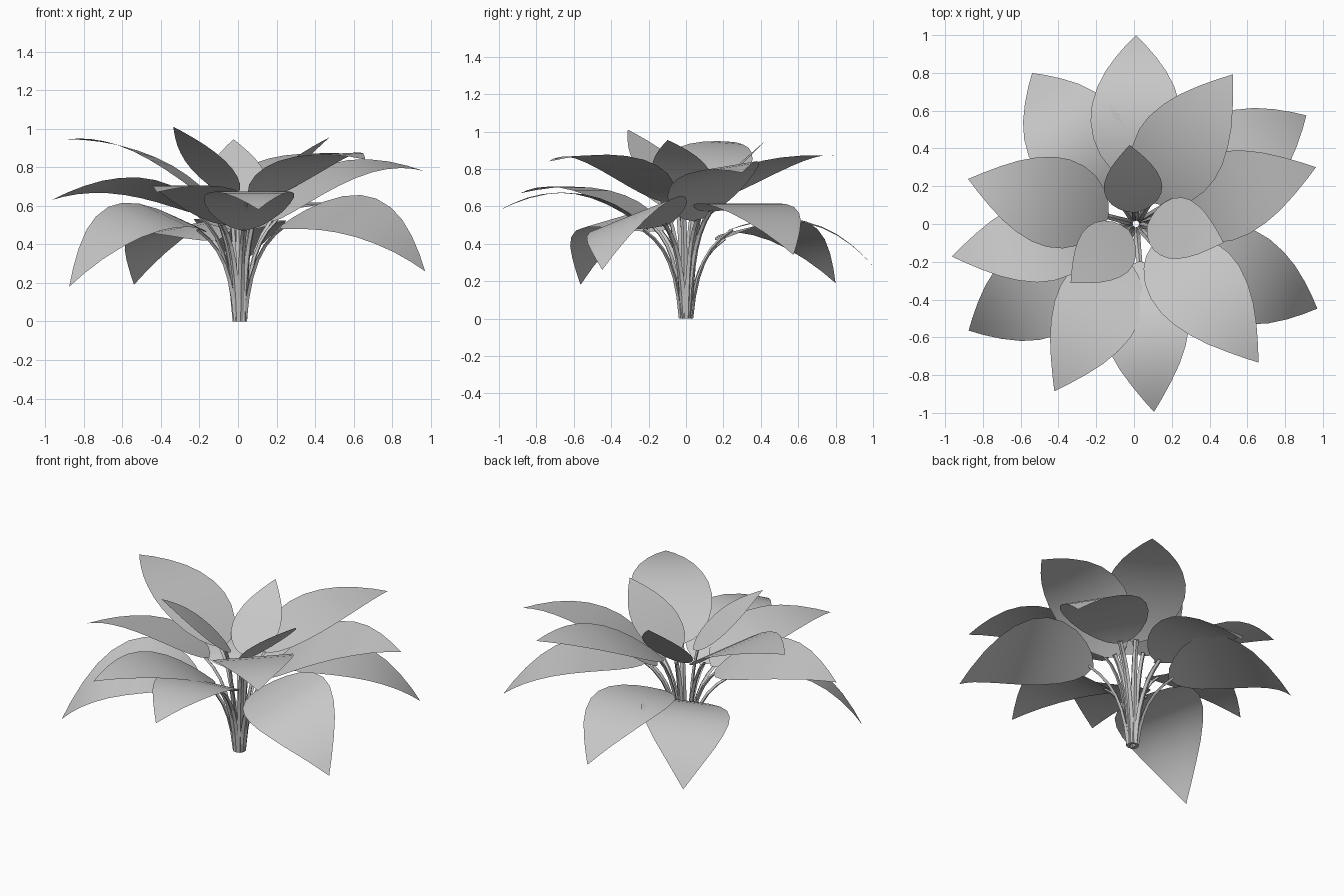
import bpy
from math import radians, cos, sin
from mathutils import Vector

old = bpy.data.objects.get("Cube")
if old:
    bpy.data.objects.remove(old, do_unlink=True)


def make_material(name, rgb):
    mat = bpy.data.materials.new(name)
    mat.use_nodes = True
    mat.diffuse_color = (*rgb, 1)
    mat.node_tree.nodes["Principled BSDF"].inputs["Base Color"].default_value = (*rgb, 1)
    return mat


GREY = make_material("plain grey", (0.58, 0.58, 0.58))
CENTRE = Vector((0.01, 0, 0))
# Half-width of a leaf along its length, as a share of the widest point
OUTLINE = [(0, .03), (.03, .32), (.08, .56), (.16, .79), (.26, .94), (.37, 1), (.48, .97),
           (.6, .85), (.71, .68), (.82, .45), (.92, .21), (1, 0)]
ACROSS = [-1, -.5, 0, .5, 1]


def bezier(points, t):
    while len(points) > 1:
        points = [a.lerp(b, t) for a, b in zip(points, points[1:])]
    return points[0]


def add_object(name, verts, faces, smooth):
    mesh = bpy.data.meshes.new(name)
    mesh.from_pydata(verts, [], faces)
    mesh.materials.append(GREY)
    mesh.polygons.foreach_set("use_smooth", [smooth] * len(mesh.polygons))
    obj = bpy.data.objects.new(name, mesh)
    bpy.context.collection.objects.link(obj)


def directions(angle):
    """Placing function (distance, height) and sideways direction for one leaf."""
    out = Vector((cos(angle), sin(angle), 0))
    side = Vector((-sin(angle), cos(angle), 0))
    return lambda r, z: CENTRE + out * r + Vector((0, 0, z)), side


def leaf(name, angle, base, bend, tip, half_width, roll, sway):
    """Arched blade: a pointed oval swept along a curved midrib."""
    at, flat = directions(radians(angle))
    rib = [at(*base), at(*bend) + flat * sway, at(*tip)]
    side = flat * cos(radians(roll)) + Vector((0, 0, sin(radians(roll))))
    verts = []
    for t, w in OUTLINE:
        mid = bezier(rib, t)
        verts += [mid + side * (half_width * w * s) for s in ACROSS]
    n = len(ACROSS)
    faces = [(i * n + j, (i + 1) * n + j, (i + 1) * n + j + 1, i * n + j + 1)
             for i in range(len(OUTLINE) - 1) for j in range(n - 1)]
    add_object(name, verts, faces, True)


def stalk(name, angle, base, thick):
    """Slim four-sided stalk, upright at the ground and leaning out to the blade."""
    at, side = directions(radians(angle))
    r, z = base
    path = [at(.027, 0), at(.03 + r * .1, z * .55), at(.03 + r * .35, z * .82), at(r + .03, z + .005)]
    steps = 6
    verts, faces = [], []
    for i in range(steps + 1):
        t = i / steps
        mid = bezier(path, t)
        along = (bezier(path, min(t + .01, 1)) - bezier(path, max(t - .01, 0))).normalized()
        up = side.cross(along)
        k = thick * (1 - .25 * t)
        verts += [mid + side * k, mid + up * k * .6, mid - side * k, mid - up * k * .6]
    for i in range(steps):
        for j in range(4):
            a, b = i * 4 + j, i * 4 + (j + 1) % 4
            faces.append((a, b, b + 4, a + 4))
    faces.append((3, 2, 1, 0))
    add_object(name, verts, faces, False)


# Group: share of the length where the bend sits, then one row per leaf:
# angle, base (distance, height), bend height, tip (distance, height), half-width, roll, sway
LEAVES = {
    "low_leaf": (.6, [
        (90, (.22, .47), .65, (1.0, .28), .24, 1, 0),
        (32.5, (.22, .57), .73, (1.07, .34), .255, 0, .02),
        (-25, (.24, .5), .71, (1.06, .26), .265, 20, -.03),
        (-147.5, (.23, .47), .73, (1.05, .18), .265, -14, .05),
        (124.5, (.22, .42), .65, (.97, .19), .265, -8, .02)]),
    "middle_leaf": (.47, [
        (-84.5, (.2, .47), .81, (1.0, .58), .235, 0, 0),
        (-116, (.18, .5), .79, (.985, .67), .23, 0, .03),
        (190, (.2, .56), .81, (.99, .63), .225, 12, 0)]),
    "upper_leaf": (.47, [
        (57, (.14, .62), .90, (.945, .87), .24, 0, .04),
        (17.5, (.17, .52), .92, (1.0, .78), .24, 9, 0),
        (-48.5, (.14, .62), .96, (.98, .84), .24, 2, .06),
        (165, (.15, .62), .96, (.92, .945), .24, 4, 0)]),
    "inner_leaf": (.47, [
        (94.5, (.06, .59), .77, (.42, .945), .155, 0, 0),
        (-12, (.06, .61), .82, (.475, .955), .165, -2, .05),
        (222, (.05, .65), .85, (.465, 1.01), .16, 0, 0)]),
}

for group, (share, rows) in LEAVES.items():
    for number, (angle, base, bend, tip, width, roll, sway) in enumerate(rows, 1):
        middle = (base[0] + (tip[0] - base[0]) * share, bend)
        leaf(f"{group}_{number}", angle, base, middle, tip, width, roll, sway)
        stalk(f"{group}_stalk_{number}", angle, base, .019)
